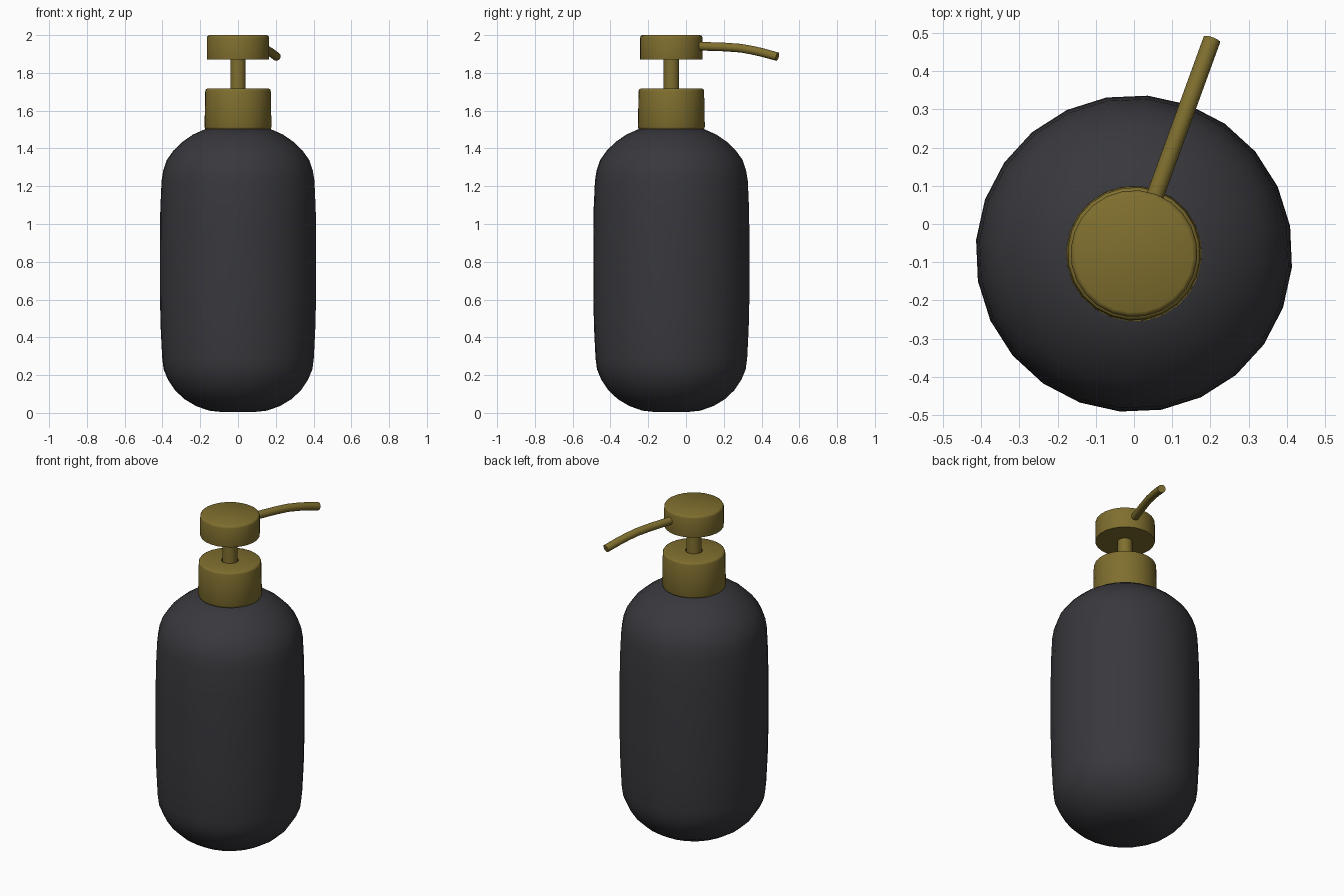
import bpy, bmesh, math
from mathutils import Vector

if "Cube" in bpy.data.objects:
    bpy.data.objects.remove(bpy.data.objects["Cube"])

CY = -0.0775                 # bottle axis
TURN = math.radians(70)      # direction of the spout


def material(name, rgb):
    m = bpy.data.materials.new(name)
    m.diffuse_color = (*rgb, 1)
    m.use_nodes = True
    m.node_tree.nodes["Principled BSDF"].inputs["Base Color"].default_value = m.diffuse_color
    return m


charcoal = material("charcoal", (0.040, 0.040, 0.047))
brass = material("brass", (0.215, 0.158, 0.028))


def finish(name, bm, mat, angle):
    bmesh.ops.remove_doubles(bm, verts=bm.verts, dist=1e-5)
    bmesh.ops.recalc_face_normals(bm, faces=bm.faces)
    me = bpy.data.meshes.new(name)
    bm.to_mesh(me)
    bm.free()
    me.materials.append(mat)
    ob = bpy.data.objects.new(name, me)
    bpy.context.collection.objects.link(ob)
    bpy.ops.object.select_all(action='DESELECT')
    ob.select_set(True)
    bpy.context.view_layer.objects.active = ob
    bpy.ops.object.shade_smooth_by_angle(angle=math.radians(angle))
    return ob


def lathe(name, profile, mat, n=24, angle=35):
    """Turn an (r, z) profile about the bottle axis."""
    bm = bmesh.new()
    rings = []
    for r, z in profile:
        rings.append([bm.verts.new((r * math.cos(TURN + k * math.tau / n),
                                    CY + r * math.sin(TURN + k * math.tau / n), z))
                      for k in range(n)])
    for a, b in zip(rings, rings[1:]):
        for k in range(n):
            bm.faces.new((a[k], a[(k + 1) % n], b[(k + 1) % n], b[k]))
    bm.faces.new(rings[0])
    bm.faces.new(rings[-1])
    return finish(name, bm, mat, angle)


# Rounded bottle
lathe("bottle_body", [
    (0.08, 0.004), (0.155, 0.012), (0.225, 0.037), (0.285, 0.073),
    (0.335, 0.12), (0.372, 0.175), (0.395, 0.23), (0.403, 0.29),
    (0.411, 0.45), (0.415, 0.62), (0.415, 0.90), (0.413, 1.08),
    (0.406, 1.23), (0.397, 1.285), (0.378, 1.34), (0.342, 1.39),
    (0.295, 1.435), (0.24, 1.473), (0.175, 1.502), (0.12, 1.508)], charcoal, angle=60)

# Collar with a small recess around the stem
lathe("collar", [
    (0.165, 1.498), (0.174, 1.504), (0.178, 1.514), (0.174, 1.704),
    (0.171, 1.713), (0.163, 1.717), (0.048, 1.717), (0.042, 1.70)], brass, angle=50)

# Pump stem
lathe("stem", [(0.041, 1.69), (0.041, 1.88)], brass)

# Pump head
lathe("pump_head", [
    (0.165, 1.87), (0.166, 1.874), (0.166, 1.985), (0.163, 1.995),
    (0.154, 2.0)], brass, angle=50)

# Bent spout: circles swept along a path in the turned vertical plane
path = [(0.14, 1.942), (0.30, 1.937), (0.39, 1.931), (0.45, 1.921),
        (0.508, 1.909), (0.597, 1.886)]
out = Vector((math.cos(TURN), math.sin(TURN), 0))
side = Vector((-out.y, out.x, 0))
pts = [Vector((0, CY, z)) + out * d for d, z in path]
bm = bmesh.new()
rings = []
N = 16
for i, p in enumerate(pts):
    t = (pts[min(i + 1, len(pts) - 1)] - pts[max(i - 1, 0)]).normalized()
    up = t.cross(side)
    rings.append([bm.verts.new(p + 0.0228 * (side * math.cos(k * math.tau / N)
                                             + up * math.sin(k * math.tau / N)))
                  for k in range(N)])
for a, b in zip(rings, rings[1:]):
    for k in range(N):
        bm.faces.new((a[k], a[(k + 1) % N], b[(k + 1) % N], b[k]))
bm.faces.new(rings[0])
bm.faces.new(rings[-1])
finish("spout", bm, brass, 40)
